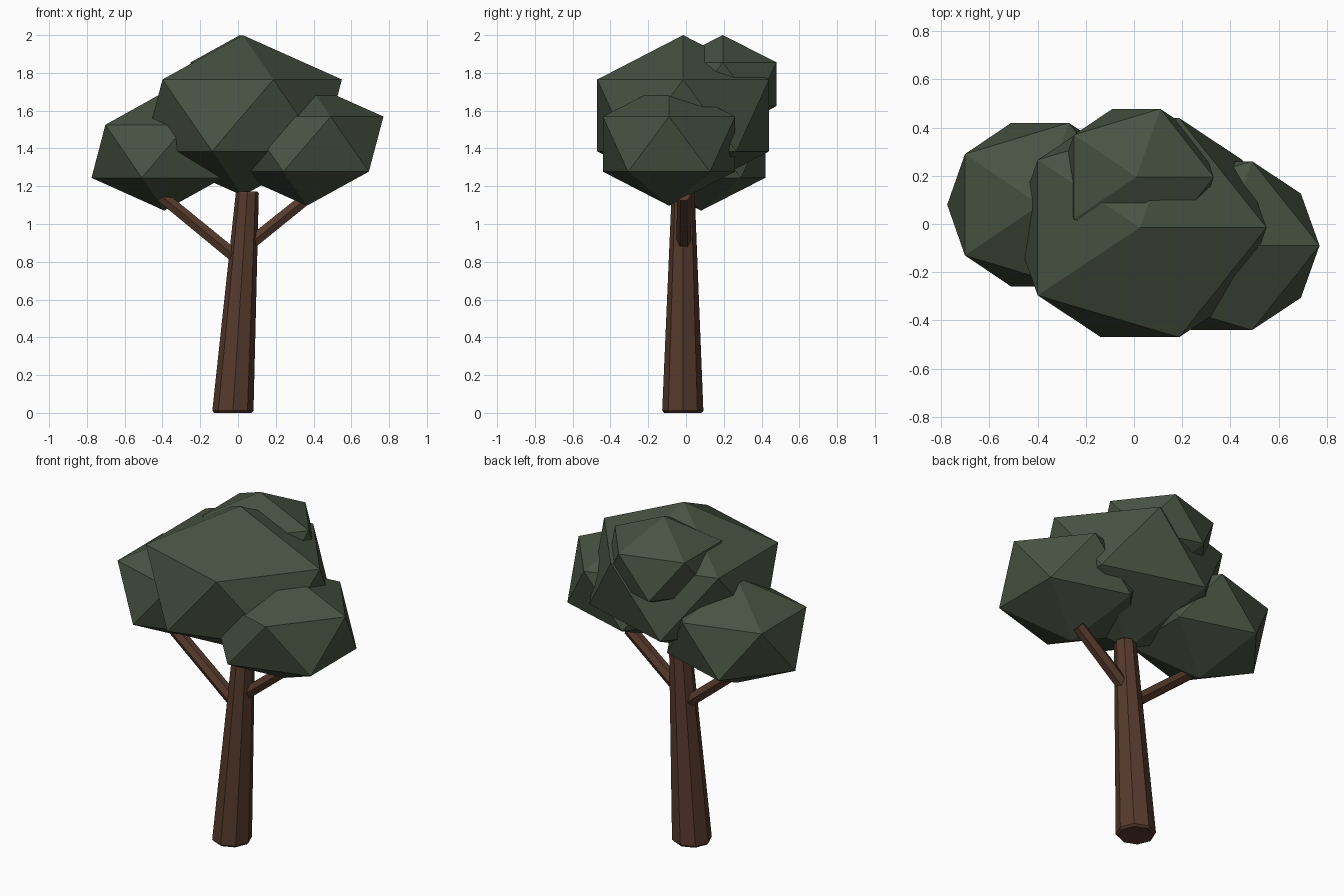
import bpy, bmesh, math
from mathutils import Vector

if "Cube" in bpy.data.objects:
    bpy.data.objects.remove(bpy.data.objects["Cube"])


def material(name, color):
    m = bpy.data.materials.new(name)
    m.diffuse_color = (*color, 1)
    m.use_nodes = True
    m.node_tree.nodes["Principled BSDF"].inputs["Base Color"].default_value = m.diffuse_color
    return m


leaf = material("dark green leaves", (0.065, 0.085, 0.055))
bark = material("brown bark", (0.095, 0.042, 0.026))


def finish(bm, name, mat):
    bmesh.ops.recalc_face_normals(bm, faces=bm.faces)
    mesh = bpy.data.meshes.new(name)
    bm.to_mesh(mesh)
    bm.free()
    mesh.materials.append(mat)
    ob = bpy.data.objects.new(name, mesh)
    bpy.context.collection.objects.link(ob)
    return ob


def leaf_clump(name, center, size):
    """Twenty-sided clump stretched along the axes."""
    bm = bmesh.new()
    bmesh.ops.create_icosphere(bm, subdivisions=1, radius=1)
    bmesh.ops.scale(bm, verts=bm.verts, vec=size)
    bmesh.ops.translate(bm, verts=bm.verts, vec=center)
    return finish(bm, name, leaf)


def tube(name, rings, axis, sides):
    """Capped tube through (center, radius) rings lying across the axis."""
    bm = bmesh.new()
    u = Vector((0, 1, 0))
    v = Vector(axis).normalized().cross(u)
    loops = []
    for center, r in rings:
        angles = [2 * math.pi * i / sides for i in range(sides)]
        loops.append([bm.verts.new(Vector(center) + r * (math.cos(a) * u + math.sin(a) * v))
                      for a in angles])
    for a, b in zip(loops, loops[1:]):
        for i in range(sides):
            j = (i + 1) % sides
            bm.faces.new((a[i], a[j], b[j], b[i]))
    bm.faces.new(loops[0])
    bm.faces.new(loops[-1])
    return finish(bm, name, bark)


# Leaning, tapered trunk with small chamfers at both ends
tube("trunk", [((-0.028, -0.017, 0), 0.098), ((-0.027, -0.017, 0.012), 0.109),
               ((0.049, -0.015, 1.162), 0.061), ((0.05, -0.015, 1.172), 0.053)],
     (0, 0, 1), 8)

# Branches into the side clumps
for name, start, end in [("left_branch", (-0.025, -0.012, 0.836), (-0.43, -0.012, 1.168)),
                         ("right_branch", (0.06, -0.012, 0.893), (0.38, -0.012, 1.15))]:
    tube(name, [(start, 0.038), (end, 0.036)], Vector(end) - Vector(start), 6)

# Leaf clumps
leaf_clump("main_leaves", (0.025, -0.015, 1.575), (0.587, 0.535, 0.425))
leaf_clump("right_leaves", (0.365, -0.09, 1.423), (0.453, 0.412, 0.326))
leaf_clump("left_leaves", (-0.39, 0.08, 1.385), (0.431, 0.4, 0.314))
leaf_clump("top_back_leaves", (0.01, 0.195, 1.74), (0.359, 0.333, 0.26))
